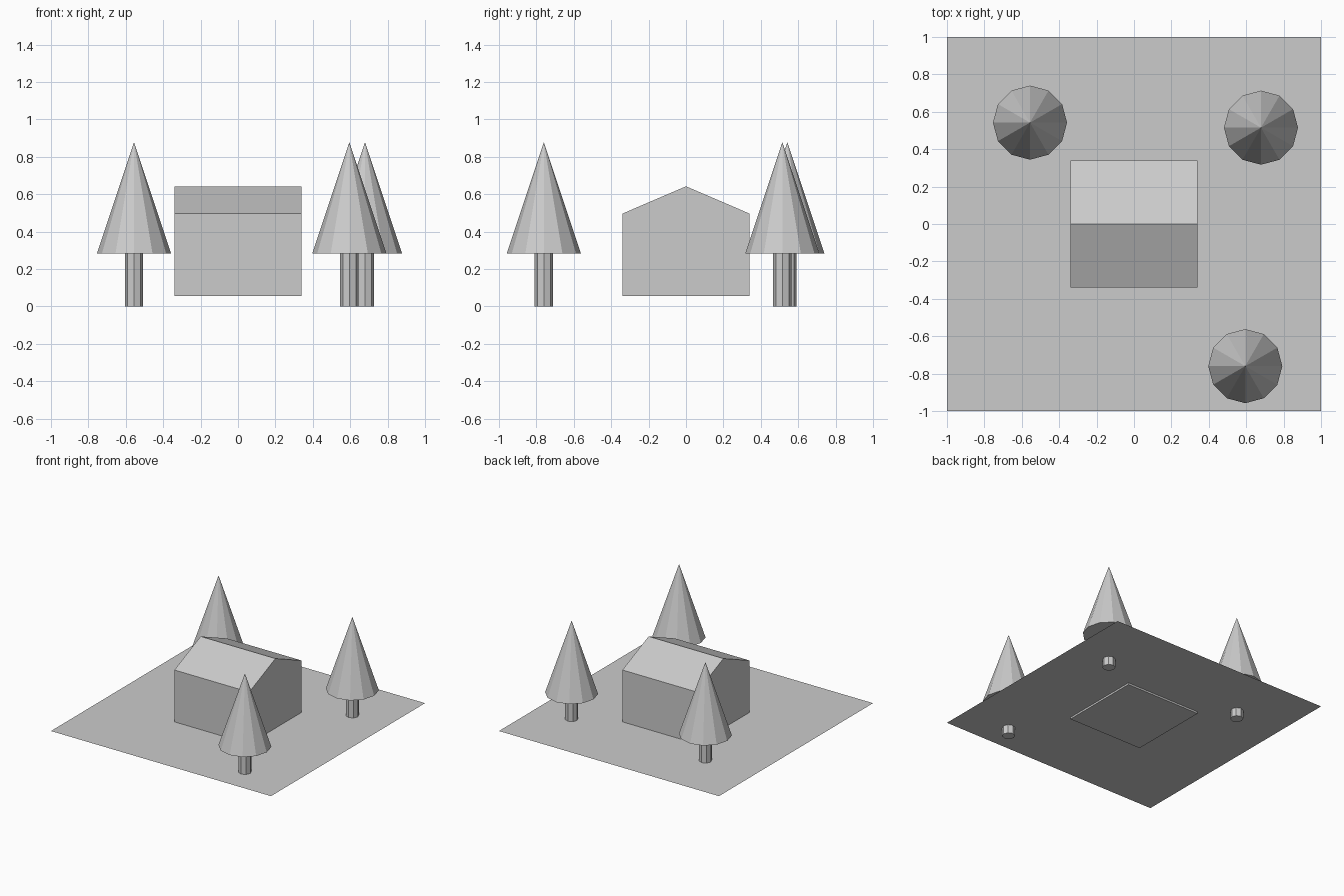
import bpy, bmesh

if "Cube" in bpy.data.objects:
    bpy.data.objects.remove(bpy.data.objects["Cube"])

PLANE_Z = 0.07
BASE_Z, TIP_Z = 0.283, 0.878
TREES = [(-0.556, 0.542), (0.679, 0.515), (0.595, -0.76)]


def add_object(name, bm):
    bmesh.ops.recalc_face_normals(bm, faces=bm.faces[:])
    mesh = bpy.data.meshes.new(name)
    bm.to_mesh(mesh)
    bm.free()
    obj = bpy.data.objects.new(name, mesh)
    bpy.context.collection.objects.link(obj)
    return obj


def cone(name, x, y, z0, z1, r0, r1, sides):
    bpy.ops.mesh.primitive_cone_add(vertices=sides, radius1=r0, radius2=r1,
                                    depth=z1 - z0, location=(x, y, (z0 + z1) / 2))
    bpy.context.object.name = name


# Lawn: a single flat sheet
bpy.ops.mesh.primitive_plane_add(size=2, location=(0, 0, PLANE_Z))
bpy.context.object.name = "lawn"

# House: gable profile extruded along x, sunk slightly through the lawn
H = 0.34
profile = [(-H, 0.055), (H, 0.055), (H, 0.496), (0, 0.642), (-H, 0.496)]
bm = bmesh.new()
gable = bm.faces.new([bm.verts.new((-H, y, z)) for y, z in profile])
ext = bmesh.ops.extrude_face_region(bm, geom=[gable], use_keep_orig=True)
bmesh.ops.translate(bm, vec=(2 * H, 0, 0),
                    verts=[v for v in ext["geom"] if isinstance(v, bmesh.types.BMVert)])
add_object("house", bm)

# Trees: eight-sided trunk under a twelve-sided cone
for i, (x, y) in enumerate(TREES, 1):
    cone(f"tree_trunk_{i}", x, y, 0, BASE_Z, 0.049, 0.049, 8)
    cone(f"tree_foliage_{i}", x, y, BASE_Z, TIP_Z, 0.198, 0, 12)
